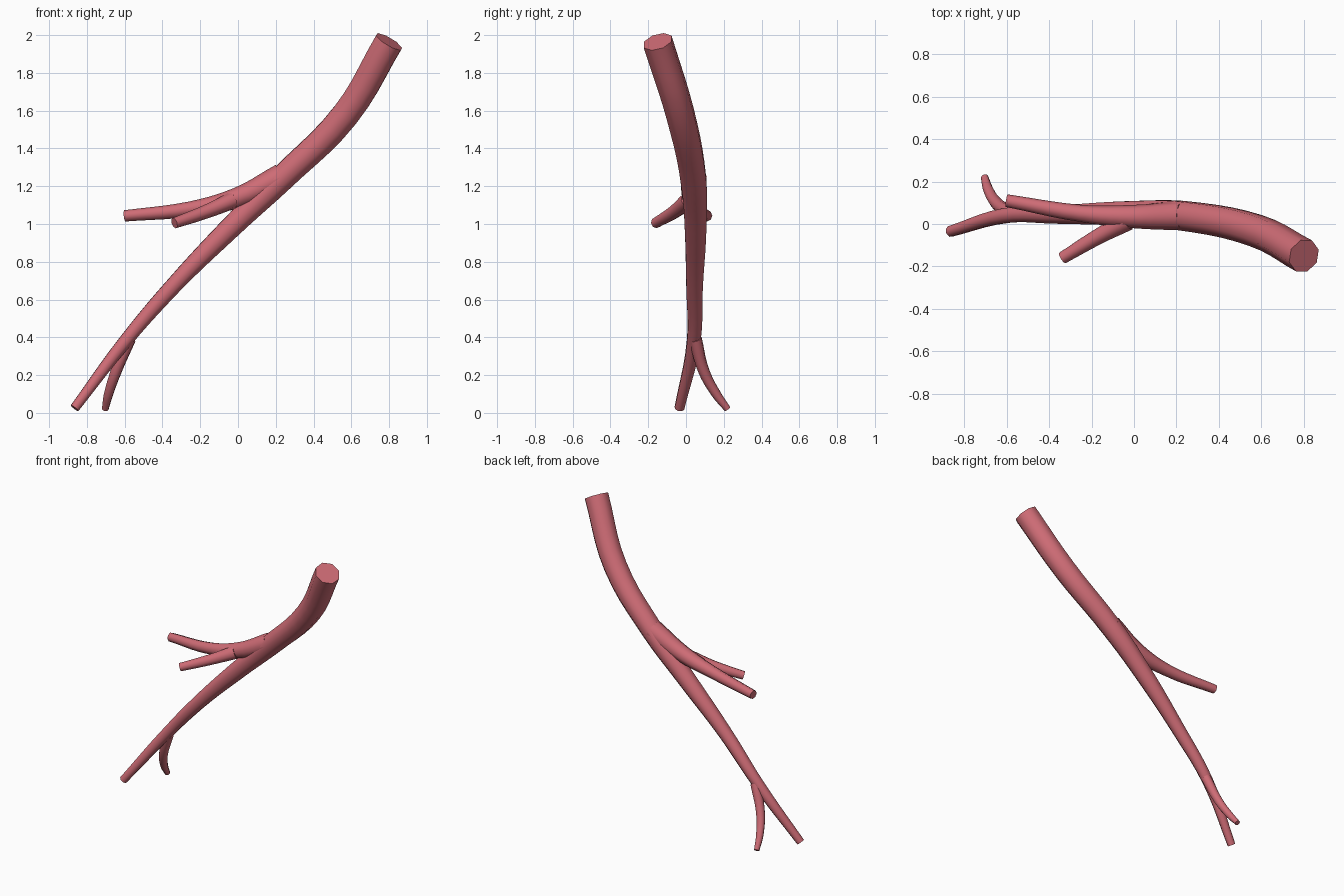
import bpy
import math

cube = bpy.data.objects.get("Cube")
if cube:
    bpy.data.objects.remove(cube, do_unlink=True)

# Soft red surface
red = bpy.data.materials.new("soft_red")
red.use_nodes = True
colour = (0.62, 0.15, 0.18, 1)
red.diffuse_color = colour
red.node_tree.nodes["Principled BSDF"].inputs["Base Color"].default_value = colour


def tube(name, path):
    """Sweep an eight-sided tapering tube through (x, y, z, radius) points."""
    curve = bpy.data.curves.new(name, 'CURVE')
    curve.dimensions = '3D'
    curve.bevel_depth = 1.0
    curve.bevel_resolution = 2
    curve.resolution_u = 5
    curve.use_fill_caps = True
    spline = curve.splines.new('BEZIER')
    spline.bezier_points.add(len(path) - 1)
    for point, (x, y, z, r) in zip(spline.bezier_points, path):
        point.co = (x, y, z)
        point.radius = r
        point.handle_left_type = point.handle_right_type = 'AUTO'
    obj = bpy.data.objects.new(name, curve)
    bpy.context.collection.objects.link(obj)
    bpy.ops.object.select_all(action='DESELECT')
    obj.select_set(True)
    bpy.context.view_layer.objects.active = obj
    bpy.ops.object.convert(target='MESH')
    obj = bpy.context.object
    obj.data.materials.clear()
    obj.data.materials.append(red)
    bpy.ops.object.shade_smooth_by_angle(angle=math.radians(60))
    return obj


# Main stem, thick at the top and thin at the foot
tube("main_stem", [
    (0.80, -0.15, 1.965, 0.082),
    (0.57, -0.03, 1.58, 0.079),
    (0.22, 0.04, 1.23, 0.073),
    (-0.03, 0.05, 0.99, 0.062),
    (-0.34, 0.045, 0.675, 0.047),
    (-0.60, 0.04, 0.375, 0.038),
    (-0.865, -0.035, 0.025, 0.027),
])

# Upper side branch
tube("upper_branch", [
    (0.23, 0.04, 1.25, 0.070),
    (0.0, 0.035, 1.14, 0.055),
    (-0.25, 0.05, 1.08, 0.040),
    (-0.60, 0.11, 1.043, 0.030),
])

# Short twig reaching forward
tube("front_twig", [
    (-0.03, 0.015, 1.125, 0.046),
    (-0.17, -0.06, 1.065, 0.037),
    (-0.337, -0.16, 1.005, 0.029),
])

# Small twig curling back near the foot
tube("lower_twig", [
    (-0.575, 0.05, 0.39, 0.035),
    (-0.645, 0.095, 0.22, 0.030),
    (-0.685, 0.16, 0.10, 0.025),
    (-0.703, 0.22, 0.02, 0.018),
])
